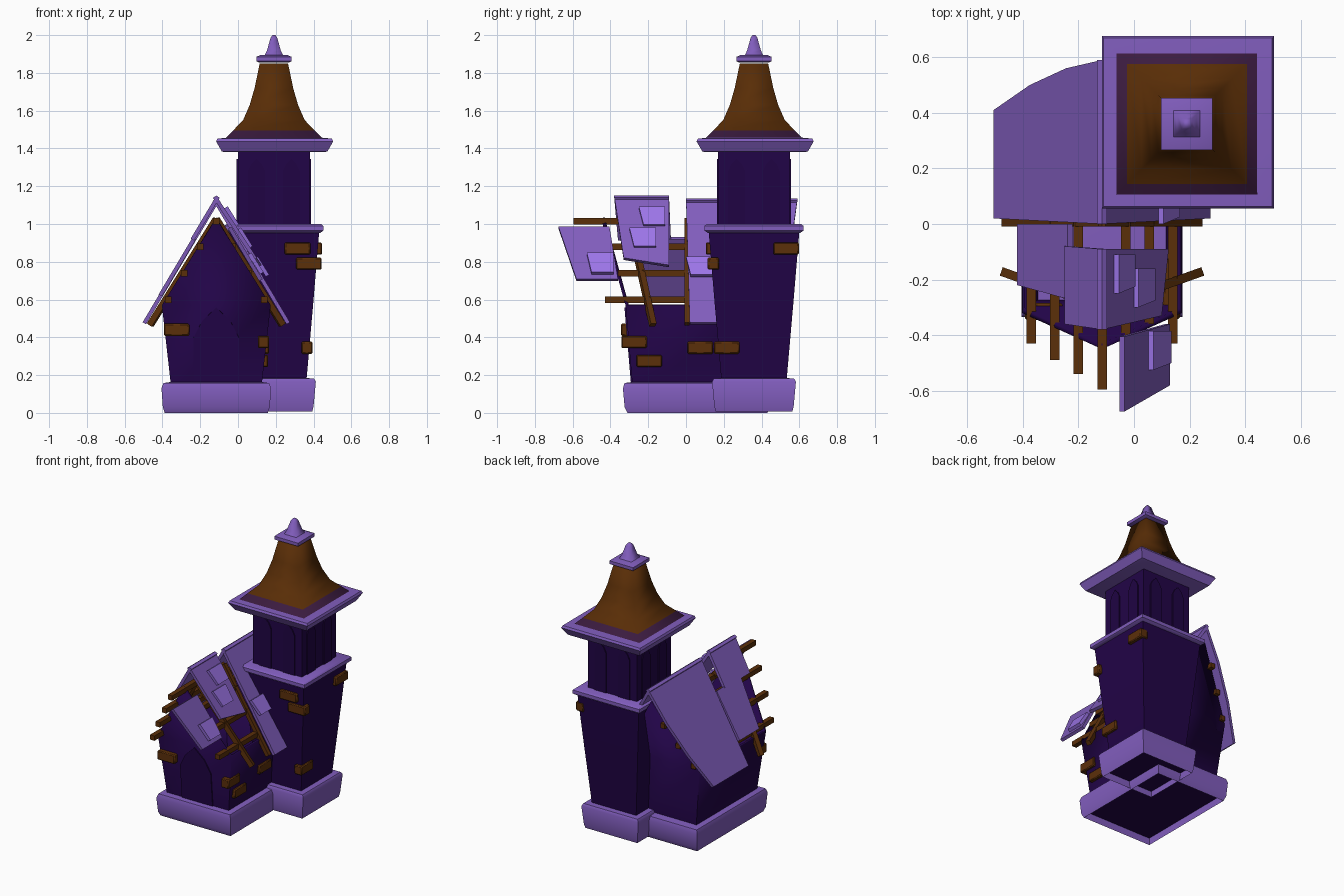
import bpy, bmesh
from math import pi, atan2
from mathutils import Vector, Matrix

cube = bpy.data.objects.get("Cube")
if cube:
    bpy.data.objects.remove(cube, do_unlink=True)


def material(name, r, g, b):
    m = bpy.data.materials.new(name)
    m.use_nodes = True
    m.diffuse_color = (r, g, b, 1)
    bsdf = m.node_tree.nodes["Principled BSDF"]
    bsdf.inputs["Base Color"].default_value = (r, g, b, 1)
    bsdf.inputs["Roughness"].default_value = 0.8
    return m


WALL = material("dark purple wall", 0.0155, 0.0013, 0.063)
PANE = material("deep purple opening", 0.014, 0.0012, 0.056)
TRIM = material("lavender trim", 0.22, 0.11, 0.51)
TILE = material("bright lavender shingle", 0.34, 0.18, 0.82)
WOOD = material("brown wood", 0.105, 0.029, 0.003)
SPIRE = material("brown spire", 0.098, 0.026, 0.002)
RIM = material("plum rim", 0.044, 0.011, 0.05)


def finish(name, bm, *mats, smooth=0.7):
    me = bpy.data.meshes.new(name)
    bm.to_mesh(me)
    bm.free()
    for m in mats:
        me.materials.append(m)
    ob = bpy.data.objects.new(name, me)
    bpy.context.collection.objects.link(ob)
    bpy.ops.object.select_all(action='DESELECT')
    ob.select_set(True)
    bpy.context.view_layer.objects.active = ob
    bpy.ops.object.shade_smooth_by_angle(angle=smooth)
    return ob


def loft(name, cx, cy, sections, *mats, rule=None, smooth=0.7):
    """Stack of rectangles (half x, half y, z), capped at both ends."""
    bm = bmesh.new()
    rings = [[bm.verts.new((cx + sx * hx, cy + sy * hy, z))
              for sx, sy in ((-1, -1), (1, -1), (1, 1), (-1, 1))]
             for hx, hy, z in sections]
    for a, b in zip(rings, rings[1:]):
        for i in range(4):
            j = (i + 1) % 4
            bm.faces.new((a[i], a[j], b[j], b[i]))
    bm.faces.new(rings[0][::-1])
    bm.faces.new(rings[-1])
    if rule:
        rule(bm)
    return finish(name, bm, *mats, smooth=smooth)


def square(pairs):
    return [(h, h, z) for h, z in pairs]


def prism(name, points, offset, mat, matrix=None):
    """Polygon extruded along an offset vector."""
    bm = bmesh.new()
    top = [bm.verts.new(p) for p in points]
    low = [bm.verts.new(Vector(p) + Vector(offset)) for p in points]
    bm.faces.new(top)
    bm.faces.new(low)
    for i in range(len(top)):
        j = (i + 1) % len(top)
        bm.faces.new((top[i], top[j], low[j], low[i]))
    bmesh.ops.recalc_face_normals(bm, faces=bm.faces[:])
    if matrix:
        bm.transform(matrix)
    return finish(name, bm, mat)


def box(name, centre, size):
    bm = bmesh.new()
    bmesh.ops.create_cube(bm, size=1, matrix=Matrix.Translation(centre) @ Matrix.Diagonal((*size, 1)))
    bmesh.ops.bevel(bm, geom=bm.edges[:], offset=0.006, segments=1, affect='EDGES')
    return finish(name, bm, WOOD)


def beam(name, a, b, width=0.034):
    a, b = Vector(a), Vector(b)
    rot = (b - a).to_track_quat('Z', 'X').to_matrix().to_4x4()
    bm = bmesh.new()
    bmesh.ops.create_cube(bm, size=1, matrix=Matrix.Translation((a + b) / 2) @ rot
                          @ Matrix.Diagonal((width, width, (b - a).length, 1)))
    return finish(name, bm, WOOD)


def arch(name, half, spring, height, mat, matrix):
    shoulder = spring + (height - spring) * 0.55
    pts = [(-half, 0, 0), (half, 0, 0), (half, 0, spring), (half * 0.62, 0, shoulder),
           (0, 0, height), (-half * 0.62, 0, shoulder), (-half, 0, spring)]
    return prism(name, pts, (0, -0.008, 0), mat, matrix)


# Plinths: lavender rim around a dark underside
def dark_underside(bm):
    bm.faces.ensure_lookup_table()
    low = min(bm.faces, key=lambda f: f.calc_center_median().z)
    bmesh.ops.inset_region(bm, faces=[low], thickness=0.025)
    low.material_index = 1
    bmesh.ops.translate(bm, verts=low.verts[:], vec=(0, 0, 0.05))


RX, TX, TY = -0.115, 0.19, 0.36
loft("house_plinth", RX, 0.06, [(0.273, 0.37, 0), (0.283, 0.385, 0.03), (0.29, 0.394, 0.13),
     (0.28, 0.385, 0.158), (0.23, 0.335, 0.165)], TRIM, WALL, rule=dark_underside)
loft("tower_plinth", TX, TY, square([(0.203, 0.008), (0.21, 0.035), (0.222, 0.165),
     (0.212, 0.182), (0.16, 0.185)]), TRIM, WALL, rule=dark_underside)

# Tower shaft, cornices and spire
loft("tower_body", TX, TY, square([(0.165, 0.1), (0.175, 0.2), (0.21, 0.6), (0.24, 0.96)]), WALL)
loft("tower_lower_cornice", TX, TY, square([(0.245, 0.953), (0.262, 0.965), (0.262, 0.99),
     (0.25, 1.0)]), TRIM)
loft("belfry", TX, TY, square([(0.19, 0.99), (0.19, 1.39)]), WALL)
loft("tower_upper_cornice", TX + 0.004, TY + 0.006, square([(0.265, 1.38), (0.28, 1.385), (0.31, 1.437),
     (0.303, 1.452), (0.25, 1.457)]), TRIM)


def plum_rim(bm):
    for f in bm.faces:
        f.material_index = 1 if f.calc_center_median().z < 1.49 else 0


loft("spire_roof", TX, TY, square([(0.257, 1.453), (0.216, 1.495), (0.163, 1.55), (0.128, 1.63),
     (0.102, 1.72), (0.075, 1.85)]), SPIRE, RIM, rule=plum_rim, smooth=1.7)
loft("finial_plate", TX, TY, square([(0.08, 1.855), (0.093, 1.862), (0.093, 1.885),
     (0.07, 1.895)]), TRIM)
loft("finial_tip", TX, TY, square([(0.05, 1.89), (0.036, 1.92), (0.018, 1.985),
     (0.008, 2.0)]), TRIM, smooth=1.7)

# Two pointed windows on each side of the belfry
for side in range(4):
    for k in (-0.092, 0.092):
        arch("belfry_window", 0.045, 0.28, 0.345, PANE,
             Matrix.Translation((TX, TY, 1.0)) @ Matrix.Rotation(side * pi / 2, 4, 'Z')
             @ Matrix.Translation((k, -0.189, 0)))

# House walls with gables that lean outward
bm = bmesh.new()
low = [bm.verts.new((RX + sx * 0.235, y, 0.1)) for sx, y in ((-1, -0.28), (1, -0.28), (1, 0.39), (-1, 0.39))]
eave = [bm.verts.new((RX + sx * 0.288, y, 0.57)) for sx, y in ((-1, -0.32), (1, -0.32), (1, 0.425), (-1, 0.425))]
for i in range(4):
    j = (i + 1) % 4
    bm.faces.new((low[i], low[j], eave[j], eave[i]))
bm.faces.new(low[::-1])
for i, y in ((0, -0.45), (2, 0.565)):
    bm.faces.new((eave[i], eave[i + 1], bm.verts.new((RX, y, 1.03))))
walls = finish("house_walls", bm, WALL)
solid = walls.modifiers.new("thickness", 'SOLIDIFY')
solid.thickness = 0.02
solid.offset = -1

arch("front_door", 0.12, 0.24, 0.4, WALL,
     Matrix.Translation((RX, -0.284, 0.16)) @ Matrix.Rotation(atan2(0.04, 0.47), 4, 'X'))


# Roof panels lie on either slope: points are (distance from ridge, y)
def panel(name, side, points, top, pitch=1.68, lift=0.0, mat=TRIM):
    n = Vector((side * pitch, 0, 1)).normalized()
    pts = [Vector((RX + side * d, y, top - pitch * d)) + n * lift for d, y in points]
    return prism(name, pts, -n * 0.021, mat)


for s, label in ((-1, "right"), (1, "left")):
    panel("rear_roof_" + label, s, [(0, 0.0), (0.39, 0.02), (0.39, 0.41), (0.26, 0.5), (0.13, 0.56), (0, 0.59)], 1.135)
panel("loose_roof_right", -1, [(0.125, 0), (0.305, 0), (0.305, -0.22), (0.125, -0.27)], 1.14)
panel("ridge_roof_right", -1, [(0, -0.09), (0.135, -0.08), (0.135, -0.36), (0, -0.38)], 1.15)
panel("ridge_roof_left", 1, [(0, -0.09), (0.24, -0.09), (0.215, -0.33), (0, -0.38)], 1.15, 1.53)
panel("loose_roof_left", 1, [(0.08, -0.405), (0.245, -0.36), (0.245, -0.58), (0.08, -0.675)], 1.12)
for d, y, w, top in ((0.04, -0.11, 0.06, 1.145), (0.11, -0.16, 0.062, 1.145),
                     (0.165, -0.385, 0.065, 1.1), (0.2, 0.14, 0.06, 1.135)):
    panel("shingle", 1, [(d, y), (d + w, y), (d + w, y - 0.115), (d, y - 0.14)], top, 1.6, 0.024, TILE)

# Purlins: distance from ridge, height, front end on each slope
for d, z, left, right in ((0.255, 0.6, -0.43, -0.43), (0.17, 0.74, -0.36, -0.49), (0.085, 0.88, -0.4, -0.54)):
    beam("left_purlin", (RX + d, left, z), (RX + d, 0.02, z))
    beam("right_purlin", (RX - d, right, z), (RX - d, 0.6 - d * 0.6, z))
beam("ridge_beam", (RX, -0.595, 1.015), (RX, -0.2, 1.015))

# Rafters: a leaning pair near the front gable and an upright pair mid-house
for s in (-1, 1):
    beam("front_rafter", (RX + s * 0.35, -0.175, 0.465), (RX, -0.3, 1.025), 0.032)
    beam("middle_rafter", (RX + s * 0.35, 0.005, 0.47), (RX, 0.005, 1.025), 0.028)

# Protruding bricks on the house and tower
BRICKS = [(-0.325, -0.315, 0.44, 0), (0.135, -0.275, 0.375, 1), (0.13, -0.195, 0.275, 1),
          (0.135, 0.075, 0.345, 1), (0.365, 0.215, 0.345, 1), (0.315, 0.135, 0.87, 0),
          (0.375, 0.145, 0.79, 0), (0.415, 0.53, 0.87, 1)]
for x, y, z, along_y in BRICKS:
    box("wall_brick", (x, y, z), (0.06, 0.135, 0.064) if along_y else (0.135, 0.06, 0.064))
